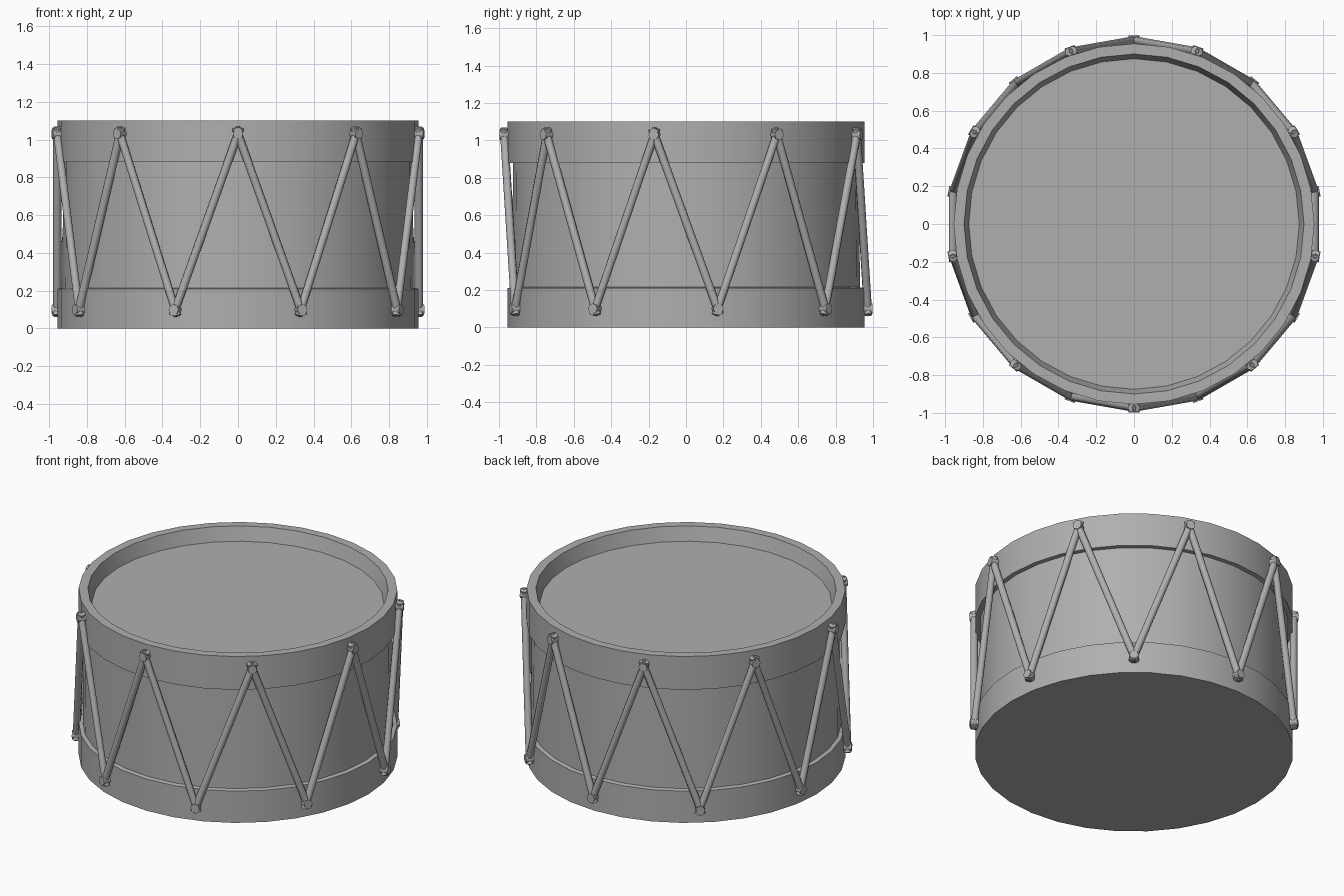
import bpy, bmesh
from math import sin, cos, pi, radians
from mathutils import Vector

if "Cube" in bpy.data.objects:
    bpy.data.objects.remove(bpy.data.objects["Cube"])

SIDES = 32       # facets of the drum body
LUGS = 18        # pegs, alternating top and bottom

grey = bpy.data.materials.new("dark_grey")
grey.diffuse_color = (0.43, 0.43, 0.43, 1)
grey.use_nodes = True
grey.node_tree.nodes["Principled BSDF"].inputs["Base Color"].default_value = grey.diffuse_color


def lathe(name, profile):
    """Revolve (radius, z) points around z; radius 0 becomes a pole."""
    bm = bmesh.new()
    rings = []
    for r, z in profile:
        if r == 0:
            rings.append([bm.verts.new((0, 0, z))] * SIDES)
        else:
            rings.append([bm.verts.new((r * cos(2 * pi * i / SIDES),
                                        r * sin(2 * pi * i / SIDES), z))
                          for i in range(SIDES)])
    for a, b in zip(rings, rings[1:]):
        for i in range(SIDES):
            j = (i + 1) % SIDES
            bm.faces.new(list(dict.fromkeys((a[i], a[j], b[j], b[i]))))
    bmesh.ops.recalc_face_normals(bm, faces=bm.faces)
    finish(name, bm)


def finish(name, bm):
    mesh = bpy.data.meshes.new(name)
    bm.to_mesh(mesh)
    bm.free()
    mesh.materials.append(grey)
    obj = bpy.data.objects.new(name, mesh)
    bpy.context.collection.objects.link(obj)
    bpy.ops.object.select_all(action='DESELECT')
    obj.select_set(True)
    bpy.context.view_layer.objects.active = obj
    bpy.ops.object.shade_smooth_by_angle(angle=radians(50))


def rod(name, start, end, radius, sides):
    """Capped cylinder between two points."""
    axis = end - start
    bm = bmesh.new()
    bmesh.ops.create_cone(bm, cap_ends=True, segments=sides,
                          radius1=radius, radius2=radius, depth=axis.length)
    matrix = axis.to_track_quat('Z', 'Y').to_matrix().to_4x4()
    matrix.translation = (start + end) / 2
    bm.transform(matrix)
    finish(name, bm)


def lug_point(i, radius):
    """Even lugs sit on the top hoop, odd ones on the bottom hoop."""
    a = -pi / 2 + 2 * pi * i / LUGS
    return Vector((radius * cos(a), radius * sin(a), 0.10 if i % 2 else 1.03))


# Body: base, bottom hoop, shell, top hoop and sunken head in one outline
lathe("drum_body", [(0, 0), (0.955, 0), (0.955, 0.21), (0.93, 0.215),
                    (0.925, 0.88), (0.955, 0.88), (0.955, 1.10),
                    (0.90, 1.10), (0.875, 1.01), (0, 1.01)])

# Pegs and the zigzag of tension cords
for i in range(LUGS):
    rod(f"peg_{i + 1}", lug_point(i, 0.93), lug_point(i, 0.998), 0.028, 8)
    a, b = lug_point(i, 0.972), lug_point(i + 1, 0.972)
    over = (b - a).normalized() * 0.035
    rod(f"cord_{i + 1}", a - over, b + over, 0.022, 8)
